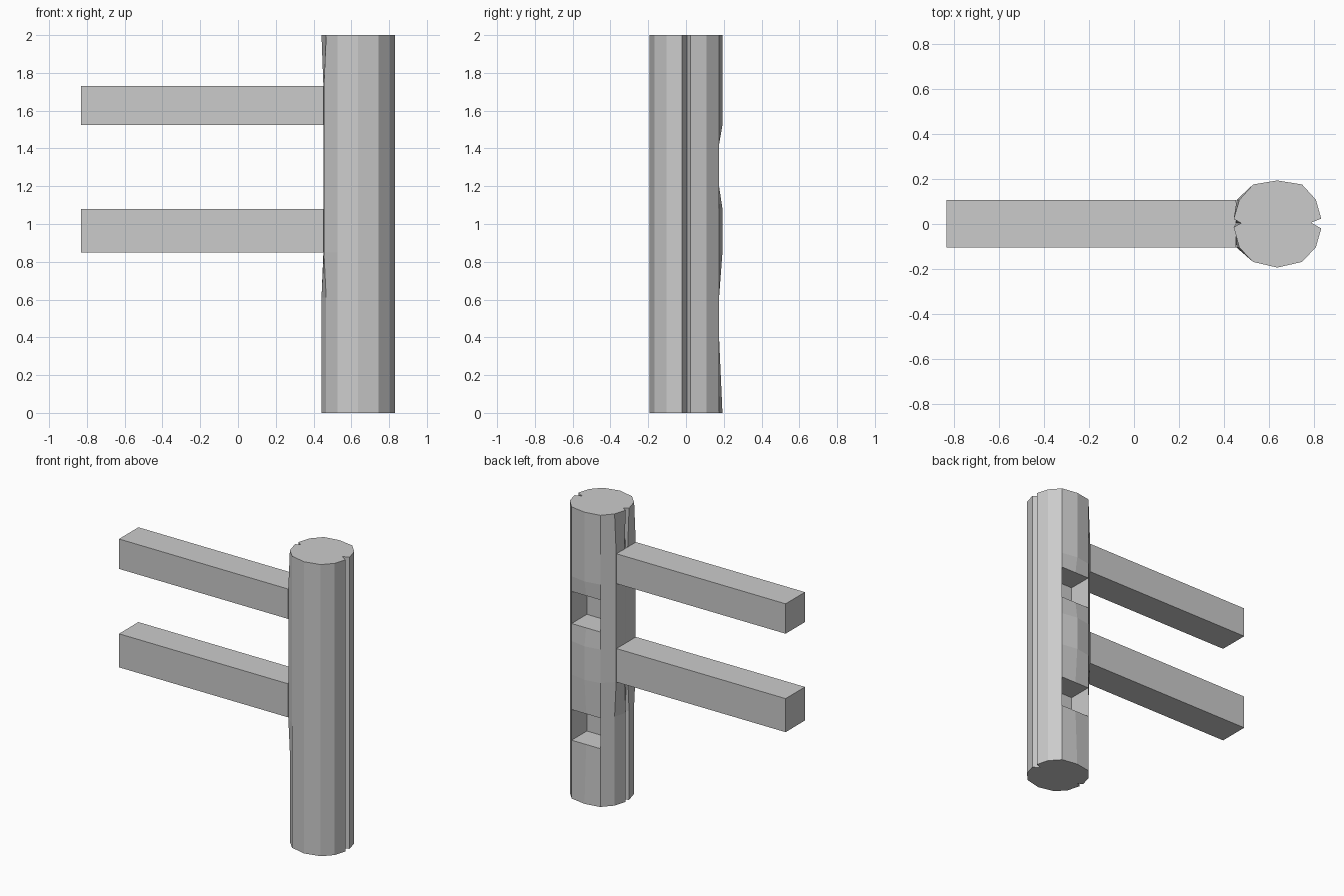
import bpy, bmesh

if "Cube" in bpy.data.objects:
    bpy.data.objects.remove(bpy.data.objects["Cube"])

# Vertical positions of the post's cross-sections
LEVELS = [0, 0.4, 0.61, 0.85, 1.08, 1.2, 1.42, 1.525, 1.73, 2]
SOCKET_ROWS = (1, 5)          # rows between levels that hold a back socket
RAILS = [("lower_rail", 0.85, 1.08), ("upper_rail", 1.525, 1.73)]


def section(z):
    """Rough round section, flattened where rails and sockets are cut."""
    back = 0.175 if any(LEVELS[r] <= z <= LEVELS[r + 1] for r in SOCKET_ROWS) else 0.193
    flat = 0.85 <= z <= 1.73
    l1, l2, l3 = (0.452, 0.454, 0.452) if flat else (0.442, 0.475, 0.442)
    return [(0.745, 0.175), (0.635, back), (0.528, 0.175),
            (0.455 if flat else 0.467, 0.107), (l1, 0.022), (l2, 0.004), (l3, -0.014),
            (0.455 if flat else 0.467, -0.105), (0.528, -0.168), (0.635, -0.193),
            (0.745, -0.168), (0.806, -0.103), (0.83, -0.02), (0.785, 0.006),
            (0.83, 0.024), (0.806, 0.108)]


def finish(bm, name):
    bmesh.ops.recalc_face_normals(bm, faces=bm.faces)
    mesh = bpy.data.meshes.new(name)
    bm.to_mesh(mesh)
    bm.free()
    bpy.context.collection.objects.link(bpy.data.objects.new(name, mesh))


# Post: lofted sections with end caps
bm = bmesh.new()
rings = [[bm.verts.new((x, y, z)) for x, y in section(z)] for z in LEVELS]
n = len(rings[0])
sockets = []
for r, (a, b) in enumerate(zip(rings, rings[1:])):
    faces = [bm.faces.new((a[i], a[(i + 1) % n], b[(i + 1) % n], b[i])) for i in range(n)]
    if r in SOCKET_ROWS:
        sockets.append(faces[:2])
bm.faces.new(rings[0][::-1])
bm.faces.new(rings[-1])

# Empty rail sockets pushed into the back of the post
for faces in sockets:
    ext = bmesh.ops.extrude_face_region(bm, geom=faces)["geom"]
    for v in ext:
        if isinstance(v, bmesh.types.BMVert):
            v.co.y = 0.01
    old = [f for f in faces if f.is_valid]
    bmesh.ops.delete(bm, geom=old, context="FACES")
finish(bm, "post")

# Rails
for name, z0, z1 in RAILS:
    bm = bmesh.new()
    bmesh.ops.create_cube(bm, size=1)
    for v in bm.verts:
        v.co.x = 0.453 if v.co.x > 0 else -0.83
        v.co.y = 0.106 if v.co.y > 0 else -0.104
        v.co.z = z1 if v.co.z > 0 else z0
    finish(bm, name)
